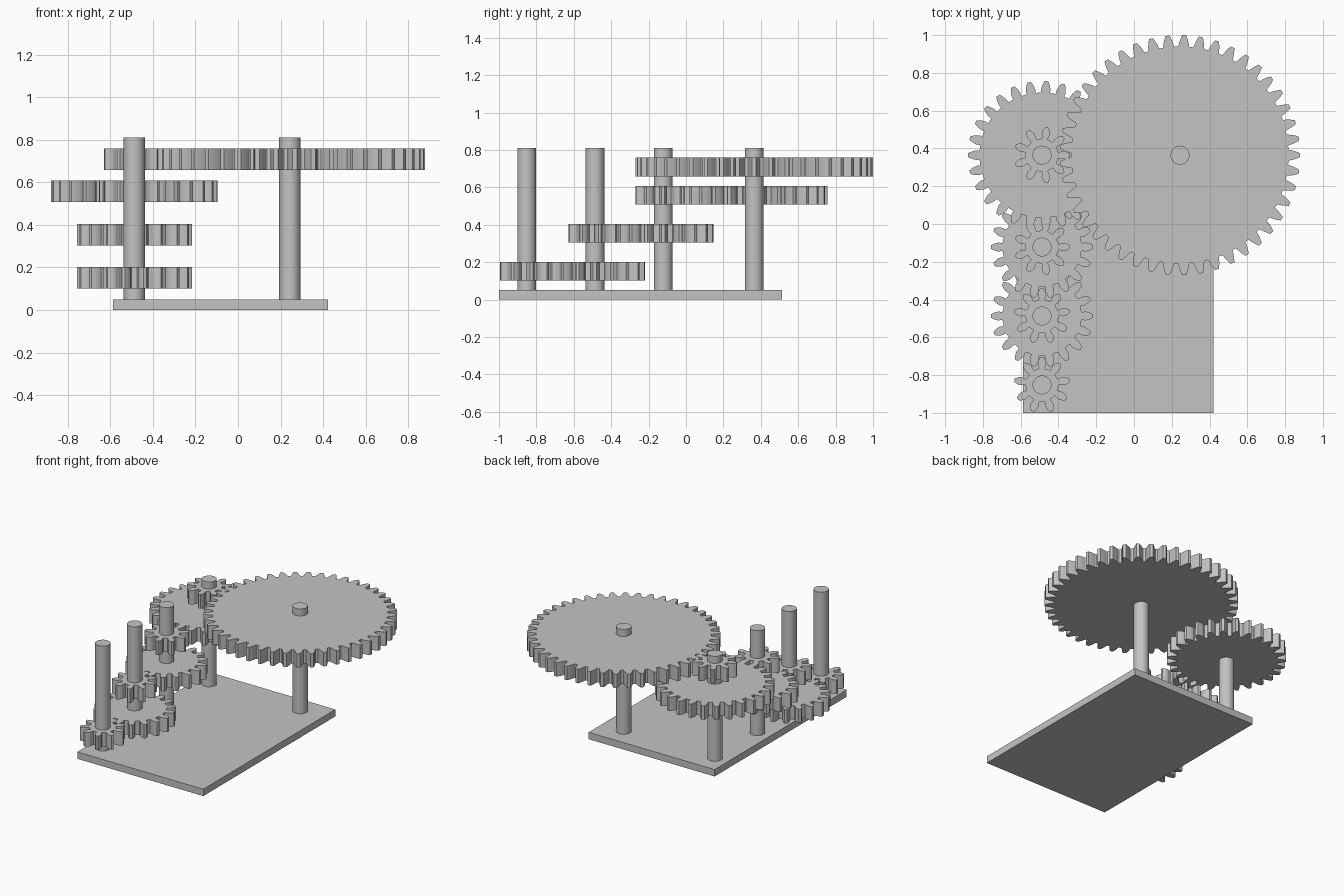
import bpy, bmesh, math
from math import cos, sin, pi, acos, tan, radians

if "Cube" in bpy.data.objects:
    bpy.data.objects.remove(bpy.data.objects["Cube"], do_unlink=True)

# One plain grey for everything
grey = bpy.data.materials.new("plain_grey")
grey.use_nodes = True
grey.diffuse_color = (0.55, 0.55, 0.55, 1)
grey.node_tree.nodes["Principled BSDF"].inputs["Base Color"].default_value = (0.55, 0.55, 0.55, 1)

MODULE = 0.02705
THICK = 0.101
SHAFT_R = 0.05
ROW_X, WHEEL_X = -0.487, 0.2435
ROW_Y = [-0.852, -0.487, -0.122, 0.3645]
LEVELS = [0.101, 0.304, 0.507, 0.658]


def make_object(name, bm):
    mesh = bpy.data.meshes.new(name)
    bmesh.ops.recalc_face_normals(bm, faces=bm.faces)
    bm.to_mesh(mesh)
    bm.free()
    mesh.materials.append(grey)
    obj = bpy.data.objects.new(name, mesh)
    bpy.context.collection.objects.link(obj)
    return obj


def involute(angle):
    return tan(angle) - angle


def tooth_flank(teeth):
    """Radius and half-angle pairs from root to tip of one tooth."""
    pitch = MODULE * teeth / 2
    base = pitch * cos(radians(20))
    root, tip = pitch - 1.25 * MODULE, pitch + MODULE
    half = pi / (2 * teeth) + involute(radians(20))
    step = pi / teeth
    start = max(base, root + 0.15 * MODULE)
    flank = []
    if base > root + 0.15 * MODULE:
        # Slight undercut below the base circle
        flank.append((root, min(half * 1.02, step * 0.75)))
        flank.append((root + 0.3 * (base - root), half * 0.93))
    else:
        flank.append((root, min(half - involute(acos(min(1, base / start))) + 0.12 * step, step * 0.8)))
    for i in range(6):
        r = start + (tip - start) * i / 5
        flank.append((r, half - involute(acos(min(1, base / r)))))
    return flank


def gear(name, teeth, x, y, z, phase):
    flank = tooth_flank(teeth)
    bm = bmesh.new()
    verts = []
    for t in range(teeth):
        mid = phase + 2 * pi * t / teeth
        outline = [(r, mid - a) for r, a in flank] + [(r, mid + a) for r, a in reversed(flank)]
        verts += [bm.verts.new((x + r * cos(a), y + r * sin(a), z)) for r, a in outline]
    face = bm.faces.new(verts)
    out = bmesh.ops.extrude_face_region(bm, geom=[face])["geom"]
    moved = [g for g in out if isinstance(g, bmesh.types.BMVert)]
    bmesh.ops.translate(bm, verts=moved, vec=(0, 0, THICK))
    return make_object(name, bm)


def shaft(name, x, y):
    bottom, top = 0.03, 0.81
    bpy.ops.mesh.primitive_cylinder_add(vertices=48, radius=SHAFT_R, depth=top - bottom,
                                        location=(x, y, (top + bottom) / 2))
    obj = bpy.context.object
    obj.name = name
    obj.data.materials.append(grey)
    bpy.ops.object.shade_smooth_by_angle(angle=radians(30))


# Base plate
bm = bmesh.new()
bmesh.ops.create_cube(bm, size=1)
bmesh.ops.scale(bm, verts=bm.verts, vec=(1.01, 1.512, 0.05))
bmesh.ops.translate(bm, verts=bm.verts, vec=(-0.083, -0.244, 0.025))
make_object("base_plate", bm)

# Shafts
for i, y in enumerate(ROW_Y):
    shaft(f"row_shaft_{i + 1}", ROW_X, y)
shaft("output_shaft", WHEEL_X, ROW_Y[-1])

# Pinions, one per level, turned to mesh with their wheels
for i, phase in enumerate([pi / 2, pi / 2, 0, 0]):
    gear(f"pinion_{i + 1}", 9, ROW_X, ROW_Y[i], LEVELS[i], phase)

# Driven wheels
gear("wheel_1", 18, ROW_X, ROW_Y[1], LEVELS[0], 0)
gear("wheel_2", 18, ROW_X, ROW_Y[2], LEVELS[1], 0)
gear("wheel_3", 27, ROW_X, ROW_Y[3], LEVELS[2], pi)
gear("output_wheel", 45, WHEEL_X, ROW_Y[3], LEVELS[3], 0)
